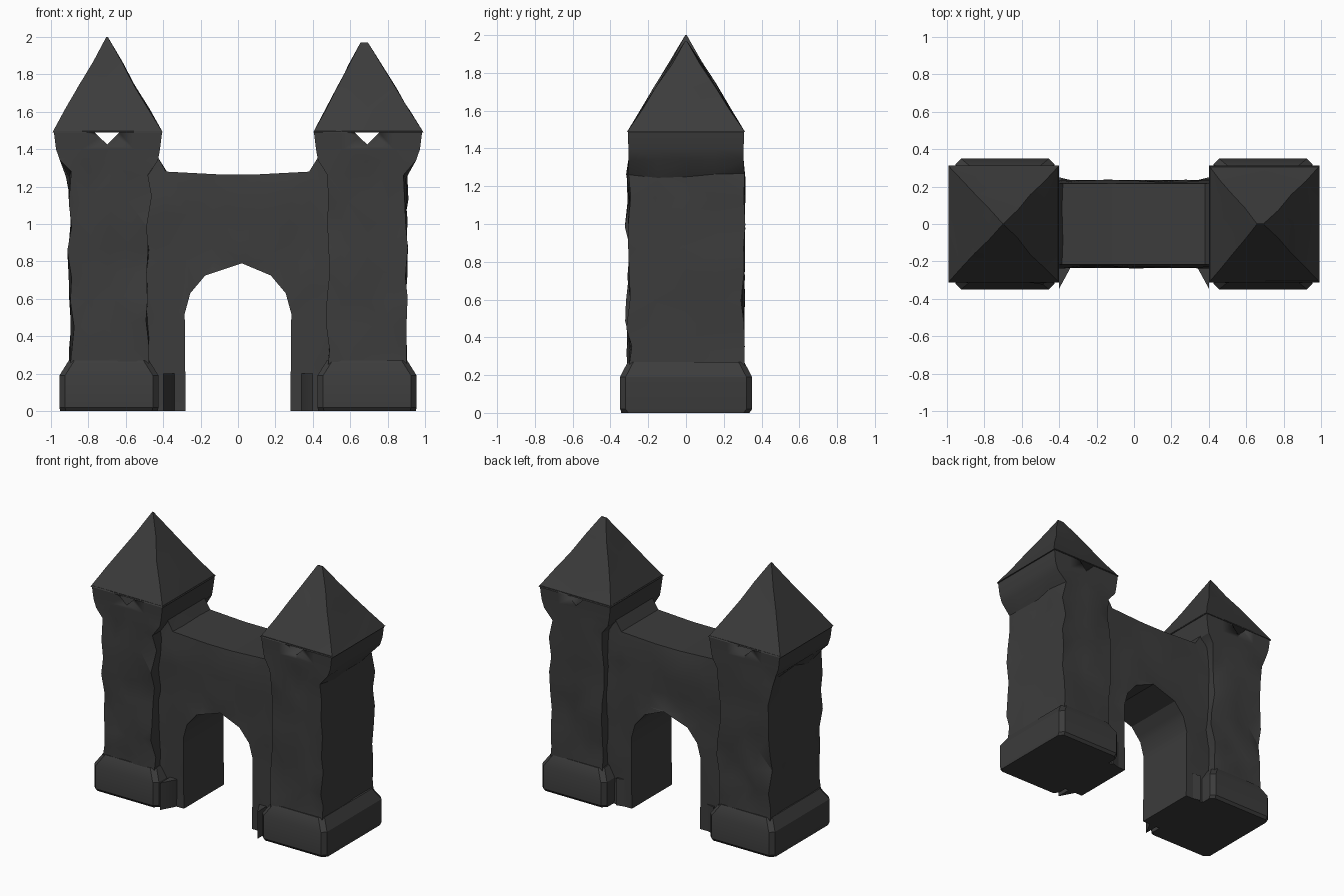
import bpy, bmesh, random
from mathutils import Vector

if "Cube" in bpy.data.objects:
    bpy.data.objects.remove(bpy.data.objects["Cube"])

random.seed(4)
stone = bpy.data.materials.new("charcoal stone")
stone.diffuse_color = (0.045, 0.045, 0.045, 1)
stone.use_nodes = True
stone.node_tree.nodes["Principled BSDF"].inputs["Base Color"].default_value = stone.diffuse_color


def finish(bm, name, dent=0.0, zmin=0.1, zmax=9, keep=None):
    """Chip the surface inwards a little, then turn the bmesh into an object."""
    bmesh.ops.recalc_face_normals(bm, faces=bm.faces[:])
    if dent:
        bm.normal_update()
        moves = []
        for v in bm.verts:
            if zmin < v.co.z < zmax and not (keep and keep(v.co)):
                n = v.normal.copy()
                slide = Vector([random.uniform(-dent, dent) for _ in range(3)])
                moves.append((v, n * random.uniform(-dent, dent * .3) + slide - n * slide.dot(n)))
        for v, m in moves:
            v.co += m
        bmesh.ops.triangulate(bm, faces=bm.faces[:])
    me = bpy.data.meshes.new(name)
    bm.to_mesh(me)
    bm.free()
    me.materials.append(stone)
    ob = bpy.data.objects.new(name, me)
    bpy.context.collection.objects.link(ob)
    bpy.context.view_layer.objects.active = ob
    ob.select_set(True)
    bpy.ops.object.shade_smooth_by_angle(angle=0.5)
    ob.select_set(False)
    return ob


def ring(bm, cx, z, hx, hy, c, n):
    """Rectangle, chamfered by c, with n steps along each side."""
    corners = [(-hx + c, -hy), (hx - c, -hy), (hx, -hy + c), (hx, hy - c),
               (hx - c, hy), (-hx + c, hy), (-hx, hy - c), (-hx, -hy + c)]
    pts = []
    for i in range(0, 8, 2):
        a, b = Vector(corners[i]), Vector(corners[i + 1])
        pts += [a.lerp(b, k / n) for k in range(n + (1 if c else 0))]
    return [bm.verts.new((cx + p.x, p.y, z)) for p in pts]


def loft(name, rows, c, n, dent=0.0, zmin=0.1, zmax=9):
    bm = bmesh.new()
    rings = [ring(bm, cx, z, hx, hy, c, n) for cx, z, hx, hy in rows]
    m = len(rings[0])
    for a, b in zip(rings, rings[1:]):
        for i in range(m):
            bm.faces.new((a[i], a[(i + 1) % m], b[(i + 1) % m], b[i]))
    bm.faces.new(rings[0][::-1])
    bm.faces.new(rings[-1])
    return finish(bm, name, dent, zmin, zmax)


def prism(points, lo, hi, axis):
    """Extrude an outline along y (axis 1) or z (axis 2)."""
    bm = bmesh.new()
    f = bm.faces.new([bm.verts.new((a, lo, b) if axis == 1 else (a, b, lo))
                      for a, b in points])
    for v in bmesh.ops.extrude_face_region(bm, geom=[f])["geom"]:
        if isinstance(v, bmesh.types.BMVert):
            v.co[axis] = hi
    return bm


for side, s, apex_x, apex_z, tip in (("left", -1, -0.70, 2.0, 0.004),
                                     ("right", 1, 0.675, 1.97, 0.02)):
    cx = s * .69
    # Plinth with a sloped shoulder
    loft(side + "_plinth", [(cx, 0, .26, .335), (cx, .02, .265, .35),
                            (cx, .19, .265, .35), (cx, .27, .215, .308)], .03, 1)
    # Chipped tower shaft flaring out below the roof
    shaft = [(cx, 0.2 + 0.133 * i, .212, .308) for i in range(9)]
    shaft += [(cx, 1.34, .262, .305), (s * .695, 1.40, .278, .305), (s * .695, 1.497, .29, .308)]
    tower = loft(side + "_tower", shaft, 0, 4, 0.02, .25, 1.33)
    # Triangular window passing front to back
    wx = -0.70 if s < 0 else 0.69
    cutter = finish(prism([(wx - .065, 1.489), (wx, 1.425), (wx + .065, 1.489)], -.5, .5, 1),
                    side + "_window_cutter")
    cutter.hide_render = True
    cutter.hide_set(True)
    cut = tower.modifiers.new("window", "BOOLEAN")
    cut.operation, cut.object, cut.solver = "DIFFERENCE", cutter, "EXACT"
    # Pyramid roof with slightly dented slopes
    rows = [(cx + (apex_x - cx) * t + s * .007 * (1 - t), 1.488 + (apex_z - 1.488) * t,
             .296 + (tip - .296) * t, .312 + (.004 - .312) * t) for t in (0, .25, .5, .75, 1)]
    loft(side + "_roof", rows, 0, 2, 0.007, 1.5, apex_z - .05)
    # Low fillet joining the plinth to the gate pier
    finish(prism([(s * .40, -.345), (s * .34, -.235), (s * .34, .235), (s * .40, .25)],
                 0, .2, 2), side + "_fillet")

# Gate wall with the arch, rising slightly where it meets the towers
arch = [(.28, 0), (.285, .52), (.255, .63), (.175, .725), (.02, .79)]
outer = [(.50, 0), (.50, 1.36), (.43, 1.36), (.385, 1.28), (.1, 1.265)]
outline = arch[::-1] + outer
outline += [(-x, z) for x, z in outer[::-1]] + [(-x, z) for x, z in arch[:4]]
bm = prism(outline, -.235, .235, 1)
cuts = [((0, 0, z), (0, 0, 1)) for z in (.25, .4, .52, .66, .8, .92, 1.05, 1.18)]
cuts += [((x, 0, 0), (1, 0, 0)) for x in (-.38, -.28, -.14, 0, .14, .28, .38)]
cuts += [((0, y, 0), (0, 1, 0)) for y in (-.1, .1)]
for co, no in cuts:
    bmesh.ops.bisect_plane(bm, geom=bm.verts[:] + bm.edges[:] + bm.faces[:],
                           plane_co=co, plane_no=no)
bmesh.ops.remove_doubles(bm, verts=bm.verts[:], dist=.012)
for v in bm.verts:
    if v.co.z > 1.2:
        v.co.y *= 0.92


def arch_soffit(co):
    return abs(co.x) < .3 and co.z < .795


finish(bm, "gate_wall", 0.014, .2, 1.24, arch_soffit)
